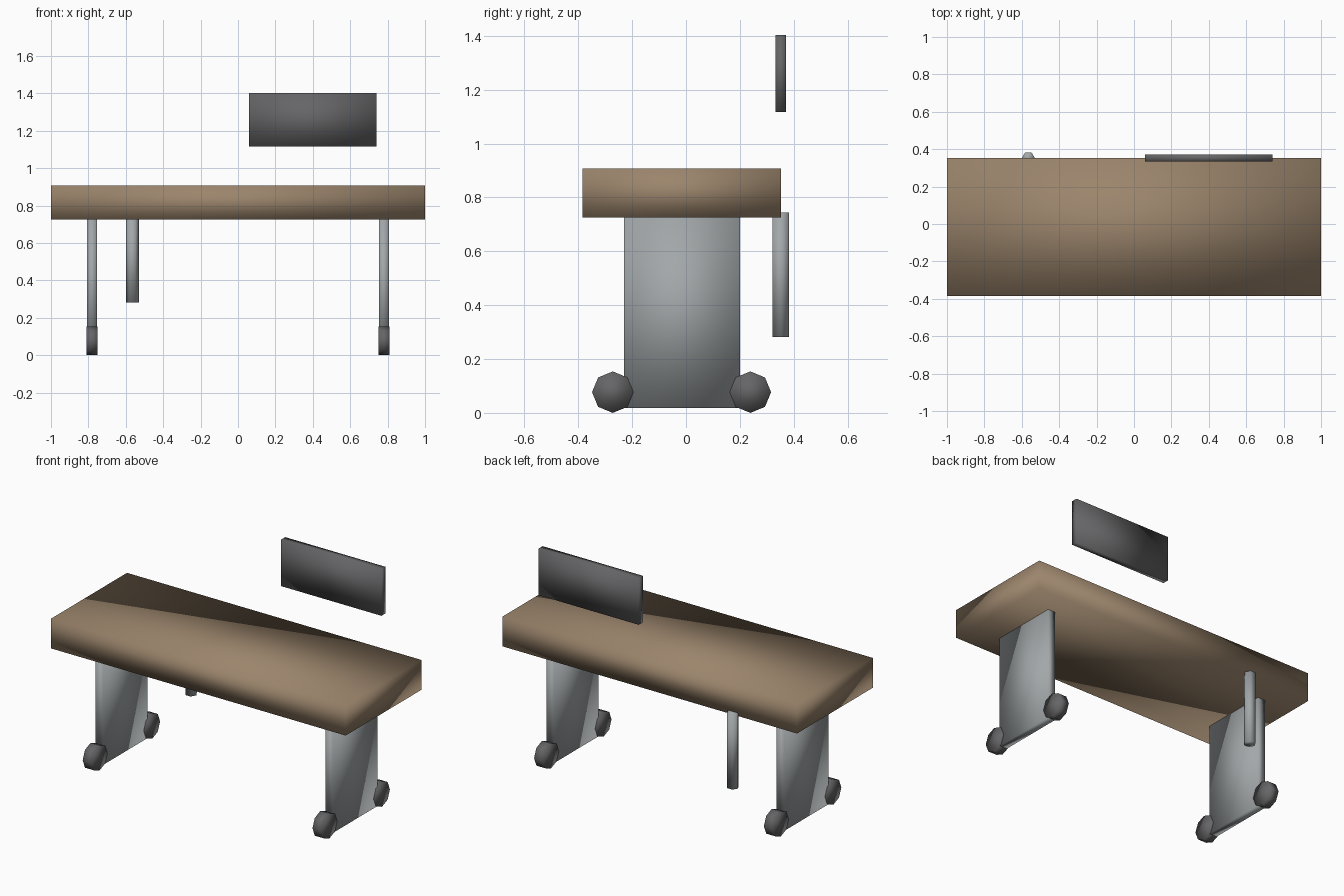
import bpy
import math

cube = bpy.data.objects.get("Cube")
if cube:
    bpy.data.objects.remove(cube, do_unlink=True)


def material(name, rgb):
    mat = bpy.data.materials.new(name)
    mat.use_nodes = True
    mat.diffuse_color = (*rgb, 1)
    mat.node_tree.nodes["Principled BSDF"].inputs["Base Color"].default_value = (*rgb, 1)
    return mat


wood = material("brown wood", (0.33, 0.235, 0.15))
metal = material("grey metal", (0.36, 0.385, 0.395))
dark = material("dark grey plastic", (0.13, 0.13, 0.135))


def finish(name, mat):
    """Name the new part, bake its transform and shade it softly."""
    obj = bpy.context.object
    obj.name = obj.data.name = name
    obj.data.materials.append(mat)
    bpy.ops.object.transform_apply(location=False, rotation=True, scale=True)
    bpy.ops.object.shade_smooth()


def box(name, low, high, mat):
    bpy.ops.mesh.primitive_cube_add(size=1, location=[(a + b) / 2 for a, b in zip(low, high)])
    bpy.context.object.scale = [b - a for a, b in zip(low, high)]
    finish(name, mat)


def rod(name, sides, radius, depth, centre, rotation, mat):
    bpy.ops.mesh.primitive_cylinder_add(vertices=sides, radius=radius, depth=depth,
                                        location=centre, rotation=rotation)
    finish(name, mat)


# Desk slab and the screen floating above its back edge
box("table_top", (-1, -0.385, 0.726), (1, 0.352, 0.908), wood)
box("screen", (0.06, 0.333, 1.117), (0.74, 0.372, 1.403), dark)

# Panel legs with a wheel at each end
for side, x in (("right", -0.78), ("left", 0.78)):
    box(side + "_leg", (x - 0.026, -0.23, 0.018), (x + 0.026, 0.2, 0.73), metal)
    for end, y in (("front", -0.272), ("back", 0.239)):
        rod(f"{side}_{end}_wheel", 8, 0.077, 0.06, (x, y, 0.077),
            (0, math.pi / 2, 0), dark)

# Six-sided post hanging at the back
rod("back_post", 6, 0.035, 0.463, (-0.565, 0.352, 0.513), (0, 0, math.pi / 6), metal)
